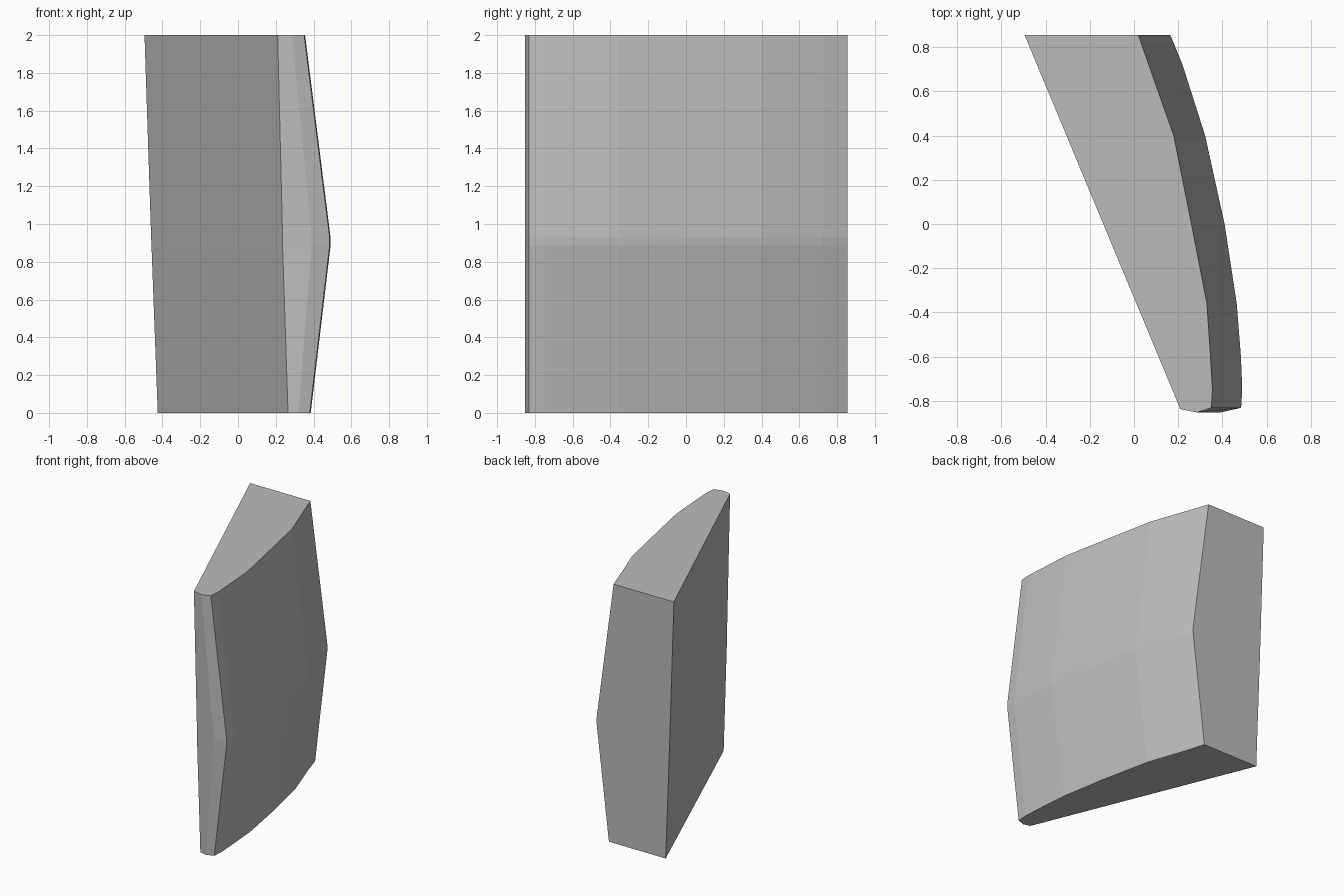
import bpy, bmesh

if "Cube" in bpy.data.objects:
    bpy.data.objects.remove(bpy.data.objects["Cube"])

# One plain grey
grey = bpy.data.materials.new("plain grey")
grey.diffuse_color = (0.5, 0.5, 0.5, 1)
grey.use_nodes = True
grey.node_tree.nodes["Principled BSDF"].inputs["Base Color"].default_value = grey.diffuse_color

# Shared depth stations: curved outer side from back to front, nose, front inner corner
ys = [0.855, 0.72, 0.4, 0.0, -0.36, -0.6, -0.75, -0.832, -0.853, -0.838]
bottom = [0.06, 0.10, 0.21, 0.295, 0.357, 0.376, 0.385, 0.38, 0.32, 0.265]
ridge = [0.165, 0.22, 0.322, 0.41, 0.465, 0.484, 0.49, 0.485, 0.39, 0.236]
top = [0.02, 0.067, 0.18, 0.26, 0.33, 0.346, 0.355, 0.35, 0.285, 0.21]

# Horizontal sections: height, outer profile, x of the back inner corner
sections = [(0, bottom, -0.425), (0.885, ridge, -0.458),
            (0.93, ridge, -0.46), (2, top, -0.495)]

bm = bmesh.new()
rings = []
for z, xs, back_x in sections:
    pts = [(back_x, 0.855)] + list(zip(xs, ys))
    rings.append([bm.verts.new((x, y, z)) for x, y in pts])

# Loft the wall between sections and cap both ends
n = len(rings[0])
for a, b in zip(rings, rings[1:]):
    for i in range(n):
        j = (i + 1) % n
        bm.faces.new((a[i], a[j], b[j], b[i]))
bm.faces.new(rings[0])
bm.faces.new(rings[-1])
bmesh.ops.recalc_face_normals(bm, faces=bm.faces)

mesh = bpy.data.meshes.new("curved_panel_block")
bm.to_mesh(mesh)
bm.free()
mesh.materials.append(grey)
block = bpy.data.objects.new("curved_panel_block", mesh)
bpy.context.collection.objects.link(block)
